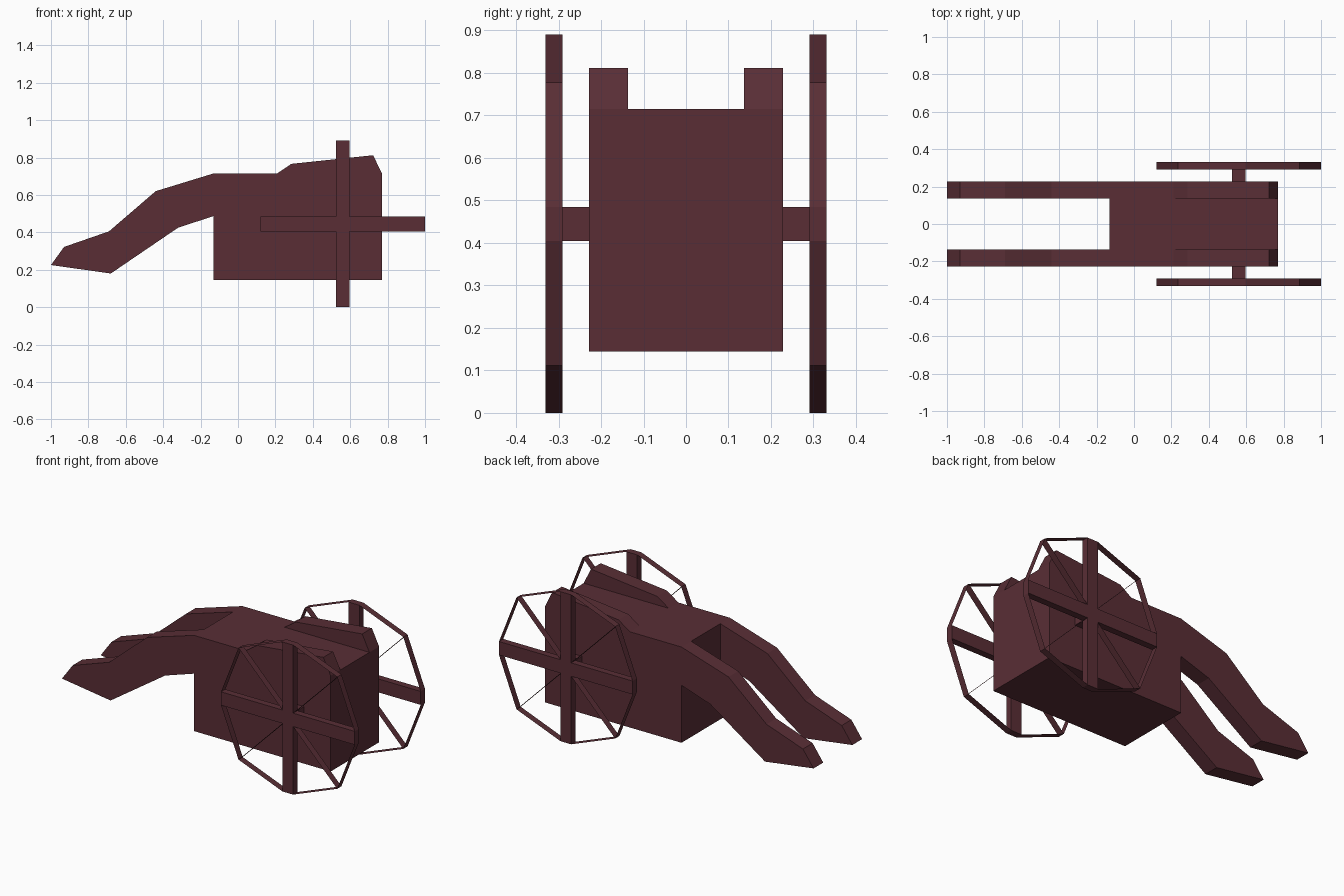
import bpy

if "Cube" in bpy.data.objects:
    bpy.data.objects.remove(bpy.data.objects["Cube"])

mat = bpy.data.materials.new("dark_red_wood")
mat.diffuse_color = (0.1, 0.027, 0.036, 1)
mat.use_nodes = True
mat.node_tree.nodes["Principled BSDF"].inputs["Base Color"].default_value = mat.diffuse_color


def finish(name, verts, faces, mirror):
    me = bpy.data.meshes.new(name)
    me.from_pydata(verts, [], faces)
    me.materials.append(mat)
    ob = bpy.data.objects.new(name, me)
    bpy.context.collection.objects.link(ob)
    if mirror:
        mod = ob.modifiers.new("mirror", 'MIRROR')
        mod.use_axis = (False, True, False)
        mod.use_mirror_merge = False
    return ob


def extrude(name, profile, y0, y1, mirror=True):
    """Solid from a counter-clockwise xz profile, running from y0 to y1."""
    n = len(profile)
    verts = [(x, y, z) for y in (y0, y1) for x, z in profile]
    faces = [tuple(range(n)), tuple(range(2 * n - 1, n - 1, -1))]
    faces += [(i, i + n, (i + 1) % n + n, (i + 1) % n) for i in range(n)]
    return finish(name, verts, faces, mirror)


def strips(name, segments, y0, y1):
    """Thin bands across y, one per xz segment."""
    verts, faces = [], []
    for (xa, za), (xb, zb) in segments:
        k = len(verts)
        verts += [(xa, y0, za), (xa, y1, za), (xb, y1, zb), (xb, y0, zb)]
        faces.append((k, k + 1, k + 2, k + 3))
    return finish(name, verts, faces, True)


def rect(x0, x1, z0, z1):
    return [(x0, z0), (x1, z0), (x1, z1), (x0, z1)]


W, INNER = 0.228, 0.137

# Box body
extrude("body", rect(-0.13, 0.77, 0.145, 0.715), -W, W, mirror=False)

# Bent handles
extrude("handle", [(-1, 0.225), (-0.68, 0.18), (-0.32, 0.425), (-0.13, 0.487),
                   (-0.13, 0.715), (-0.44, 0.62), (-0.69, 0.405), (-0.93, 0.322)],
        INNER, W)

# Raised side rails
extrude("side_rail", [(0.21, 0.715), (0.77, 0.715), (0.722, 0.812), (0.285, 0.766)],
        INNER, W)

# Wheels: cross spokes, axle, thin diagonal spokes and thin rim
cx, cz, hx, hz = 0.56, 0.445, 0.035, 0.04
R, dx, dz = 0.44, 0.325, 0.333
Y0, Y1 = 0.291, 0.331
extrude("axle", rect(cx - hx, cx + hx, cz - hz, cz + hz), W, Y0)
extrude("wheel_cross", [
    (cx - hx, 0), (cx + hx, 0), (cx + hx, cz - hz), (cx + R, cz - hz),
    (cx + R, cz + hz), (cx + hx, cz + hz), (cx + hx, 0.89), (cx - hx, 0.89),
    (cx - hx, cz + hz), (cx - R, cz + hz), (cx - R, cz - hz), (cx - hx, cz - hz)],
    Y0, Y1)
rim, spokes = [], []
for sx in (-1, 1):
    for sz in (-1, 1):
        corner = (cx + sx * dx, cz + sz * dz)
        rim.append(((cx + sx * hx, cz + sz * 0.445), corner))
        rim.append((corner, (cx + sx * R, cz + sz * hz)))
        spokes.append(((cx + sx * hx, cz + sz * hz), corner))
strips("wheel_rim", rim, Y0, Y1)
strips("diagonal_spokes", spokes, Y0, Y1)
